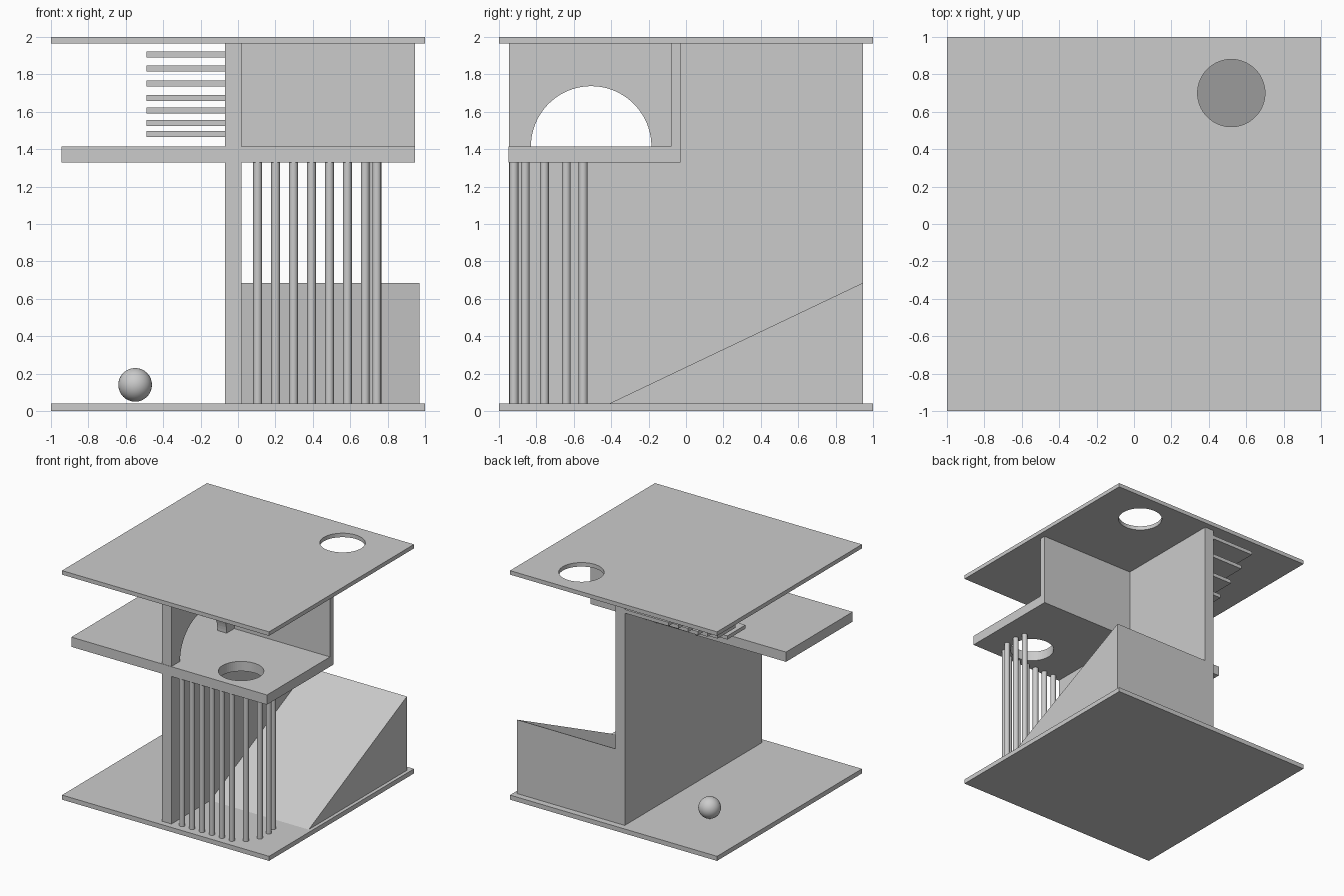
import bpy, bmesh, math

cube = bpy.data.objects.get("Cube")
if cube:
    bpy.data.objects.remove(cube)

grey = bpy.data.materials.new("plain grey")
grey.use_nodes = True
grey.diffuse_color = (0.6, 0.6, 0.6, 1)
grey.node_tree.nodes["Principled BSDF"].inputs["Base Color"].default_value = (0.6, 0.6, 0.6, 1)


def finish(bm, name):
    bmesh.ops.recalc_face_normals(bm, faces=bm.faces)
    mesh = bpy.data.meshes.new(name)
    bm.to_mesh(mesh)
    bm.free()
    mesh.materials.append(grey)
    obj = bpy.data.objects.new(name, mesh)
    bpy.context.scene.collection.objects.link(obj)
    return obj


def prism(name, profile, x0, x1):
    """Extrude a (y, z) profile along x."""
    bm = bmesh.new()
    face = bm.faces.new([bm.verts.new((x0, y, z)) for y, z in profile])
    out = bmesh.ops.extrude_face_region(bm, geom=[face])
    verts = [v for v in out["geom"] if isinstance(v, bmesh.types.BMVert)]
    bmesh.ops.translate(bm, verts=verts, vec=(x1 - x0, 0, 0))
    return finish(bm, name)


def box(name, x, y, z):
    (y0, y1), (z0, z1) = y, z
    return prism(name, [(y0, z0), (y1, z0), (y1, z1), (y0, z1)], *x)


def smooth(obj):
    bpy.ops.object.select_all(action="DESELECT")
    obj.select_set(True)
    bpy.context.view_layer.objects.active = obj
    bpy.ops.object.shade_smooth_by_angle(angle=math.radians(35))


def cylinder(name, x, y, r, z0, z1, sides):
    bm = bmesh.new()
    bmesh.ops.create_cone(bm, cap_ends=True, segments=sides, radius1=r, radius2=r, depth=z1 - z0)
    bmesh.ops.translate(bm, verts=bm.verts, vec=(x, y, (z0 + z1) / 2))
    return finish(bm, name)


def cut(obj, cutter):
    mod = obj.modifiers.new("opening", "BOOLEAN")
    mod.operation = "DIFFERENCE"
    mod.solver = "EXACT"
    mod.object = cutter
    cutter.hide_render = True
    cutter.hide_set(True)


BASE, ROOF = 0.04, 1.965
FLOOR_LOW, FLOOR_TOP = 1.33, 1.415

# Base, roof and upper floor, with round openings
box("base", (-1, 1), (-1, 1), (0, BASE))
roof = box("roof", (-1, 1), (-1, 1), (ROOF, 2))
cut(roof, cylinder("roof_cutter", 0.52, 0.70, 0.18, 1.8, 2.1, 64))
floor = box("upper_floor", (-0.945, 0.945), (-0.95, -0.03), (FLOOR_LOW, FLOOR_TOP))
cut(floor, cylinder("floor_cutter", 0.52, -0.70, 0.18, 1.2, 1.5, 64))

# Dividing wall with an arch on the upper floor
wall = box("dividing_wall", (-0.07, 0.02), (-0.947, 0.945), (BASE, ROOF))
arc = [math.pi * i / 40 for i in range(41)]
arch = [(-0.507 + 0.322 * math.cos(a), FLOOR_TOP + 0.322 * math.sin(a)) for a in arc]
cut(wall, prism("arch_cutter", arch, -0.2, 0.2))

# Back wall of the upper room
box("upper_back_wall", (0.02, 0.945), (-0.08, -0.03), (FLOOR_TOP, ROOF))

# Ramp
prism("ramp", [(-0.41, BASE), (0.945, BASE), (0.945, 0.685)], 0.02, 0.97)

# Row of poles that bends round the corner
poles = [(0.105 + 0.096 * i, -0.92) for i in range(6)]
poles += [(0.68, -0.86), (0.742, -0.757), (0.745, -0.64), (0.725, -0.55)]
for x, y in poles:
    smooth(cylinder("pole", x, y, 0.0235, BASE, FLOOR_LOW, 24))

# Floating steps on the dividing wall
for i, z in enumerate((1.48, 1.54, 1.608, 1.673, 1.752, 1.832, 1.907)):
    y = -0.12 + 0.135 * i
    box("step", (-0.49, -0.07), (y, y + 0.25), (z - 0.016, z + 0.016))

# Ball
bm = bmesh.new()
bmesh.ops.create_uvsphere(bm, u_segments=32, v_segments=16, radius=0.09)
bmesh.ops.translate(bm, verts=bm.verts, vec=(-0.55, 0.46, 0.14))
smooth(finish(bm, "ball"))
